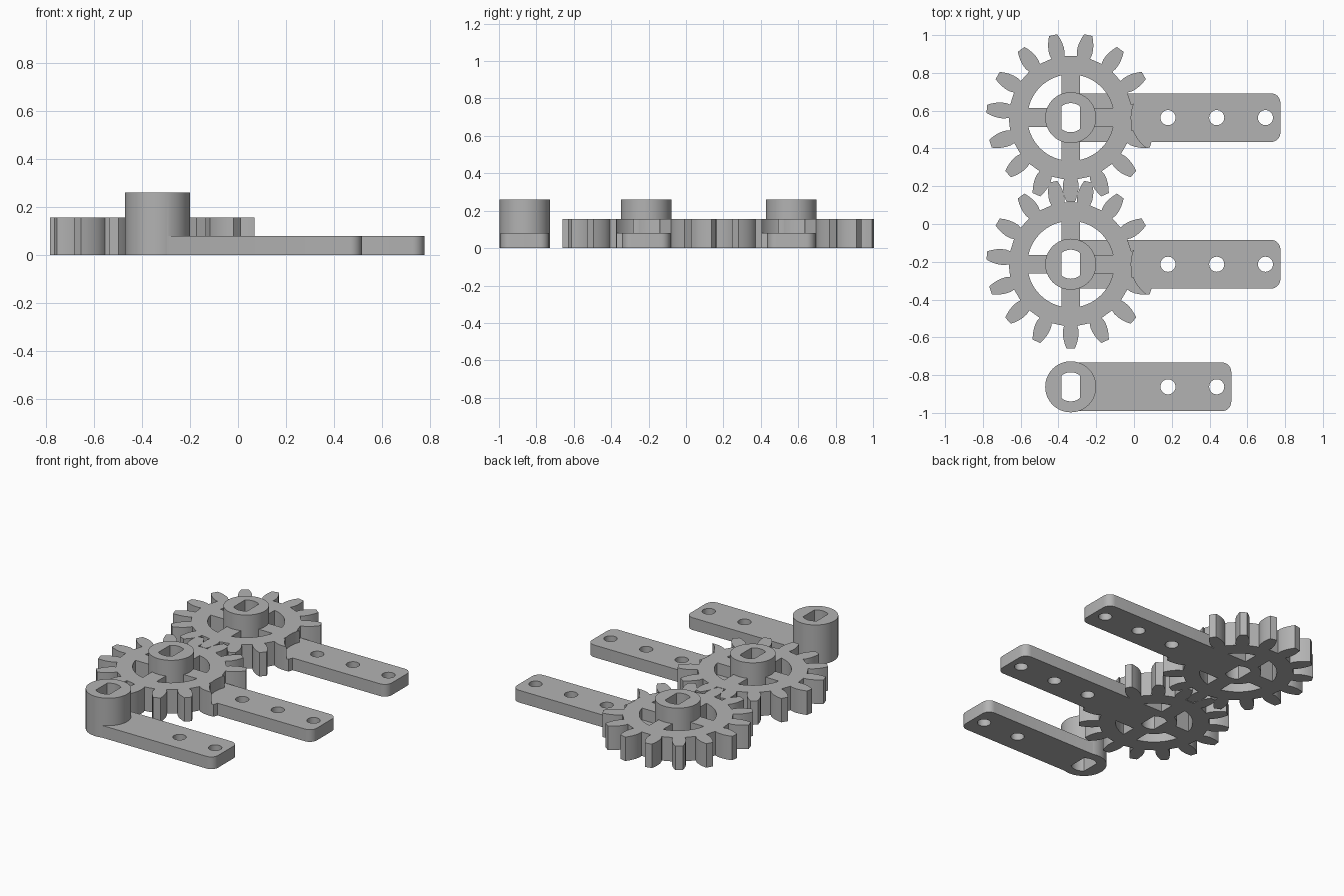
import bpy
import bmesh
from math import sin, cos, pi, radians, asin, sqrt

if "Cube" in bpy.data.objects:
    bpy.data.objects.remove(bpy.data.objects["Cube"])

grey = bpy.data.materials.new("plain grey")
grey.use_nodes = True
COLOUR = (0.45, 0.45, 0.45, 1)
grey.diffuse_color = COLOUR
grey.node_tree.nodes["Principled BSDF"].inputs["Base Color"].default_value = COLOUR

AXIS_X = -0.335
ARM_H, GEAR_H, HUB_H = 0.08, 0.157, 0.26
HALF_W, HUB_R = 0.129, 0.135


def prism(name, outline, z0, z1):
    """Extrude a flat outline from z0 to z1."""
    bm = bmesh.new()
    base = bm.faces.new([bm.verts.new((x, y, z0)) for x, y in outline])
    top = bmesh.ops.extrude_face_region(bm, geom=[base])["geom"]
    for v in top:
        if isinstance(v, bmesh.types.BMVert):
            v.co.z = z1
    bmesh.ops.recalc_face_normals(bm, faces=bm.faces)
    mesh = bpy.data.meshes.new(name)
    bm.to_mesh(mesh)
    bm.free()
    mesh.materials.append(grey)
    obj = bpy.data.objects.new(name, mesh)
    bpy.context.collection.objects.link(obj)
    return obj


def circle(x, y, r, n=64):
    return [(x + r * cos(2 * pi * i / n), y + r * sin(2 * pi * i / n)) for i in range(n)]


def rect(x0, x1, y0, y1):
    return [(x0, y0), (x1, y0), (x1, y1), (x0, y1)]


def combine(target, tool, operation):
    """Apply a boolean and discard the tool."""
    mod = target.modifiers.new("combine", "BOOLEAN")
    mod.operation, mod.object, mod.solver = operation, tool, "EXACT"
    bpy.context.view_layer.objects.active = target
    bpy.ops.object.modifier_apply(modifier=mod.name)
    bpy.data.objects.remove(tool)


def gear_outline(cx, cy, teeth=15):
    # tooth profile: radius, half width
    side = [(0.328, 0.035), (0.35, 0.041), (0.375, 0.0415),
            (0.40, 0.038), (0.425, 0.031), (0.447, 0.022)]
    profile = [(r, -w) for r, w in side] + [(r, w) for r, w in reversed(side)]
    pts = []
    for k in range(teeth):
        mid = radians(-90) + 2 * pi * k / teeth
        for r, w in profile:
            a = mid + asin(w / r)
            pts.append((cx + r * cos(a), cy + r * sin(a)))
    return pts


def arm_outline(cy, end, r=0.05):
    pts = [(AXIS_X, cy + HALF_W), (AXIS_X, cy - HALF_W)]
    for sign in (-1, 1):
        for i in range(9):
            a = pi / 2 * (i / 8 - (1 if sign < 0 else 0))
            pts.append((end - r + r * cos(a), cy + sign * (HALF_W - r) + r * sin(a)))
    return pts


def bore_outline(cy, r=0.077, flat=0.05):
    # round shaft hole with two flat sides
    a0 = asin(sqrt(1 - (flat / r) ** 2))
    arc = [a0 + (pi - 2 * a0) * i / 12 for i in range(13)]
    return [(AXIS_X + r * cos(a + h), cy + r * sin(a + h)) for h in (0, pi) for a in arc]


def lever(name, cy, end, holes, geared):
    body = prism(name, circle(AXIS_X, cy, HUB_R), 0, HUB_H)
    if geared:
        # toothed rim with four spokes
        rim = prism("rim", gear_outline(AXIS_X, cy), 0, GEAR_H)
        combine(rim, prism("opening", circle(AXIS_X, cy, 0.229), -0.1, 0.4), "DIFFERENCE")
        s, l = 0.05, 0.27
        combine(rim, prism("spoke", rect(AXIS_X - l, AXIS_X + l, cy - s, cy + s), 0, GEAR_H), "UNION")
        combine(rim, prism("spoke", rect(AXIS_X - s, AXIS_X + s, cy - l, cy + l), 0, GEAR_H), "UNION")
        # round clearance above the first arm hole
        combine(rim, prism("clearance", circle(holes[0], cy, 0.195), ARM_H, 0.4), "DIFFERENCE")
        combine(body, rim, "UNION")
    combine(body, prism("arm", arm_outline(cy, end), 0, ARM_H), "UNION")
    combine(body, prism("bore", bore_outline(cy), -0.1, 0.4), "DIFFERENCE")
    for x in holes:
        combine(body, prism("hole", circle(x, cy, 0.04, 32), -0.1, 0.4), "DIFFERENCE")
    bpy.ops.object.select_all(action="DESELECT")
    body.select_set(True)
    bpy.context.view_layer.objects.active = body
    bpy.ops.object.shade_smooth_by_angle(angle=radians(25))


HOLES = [0.18, 0.438, 0.696]
lever("rear_gear_lever", 0.563, 0.775, HOLES, True)
lever("middle_gear_lever", -0.213, 0.775, HOLES, True)
lever("front_lever", -0.862, 0.515, HOLES[:2], False)
